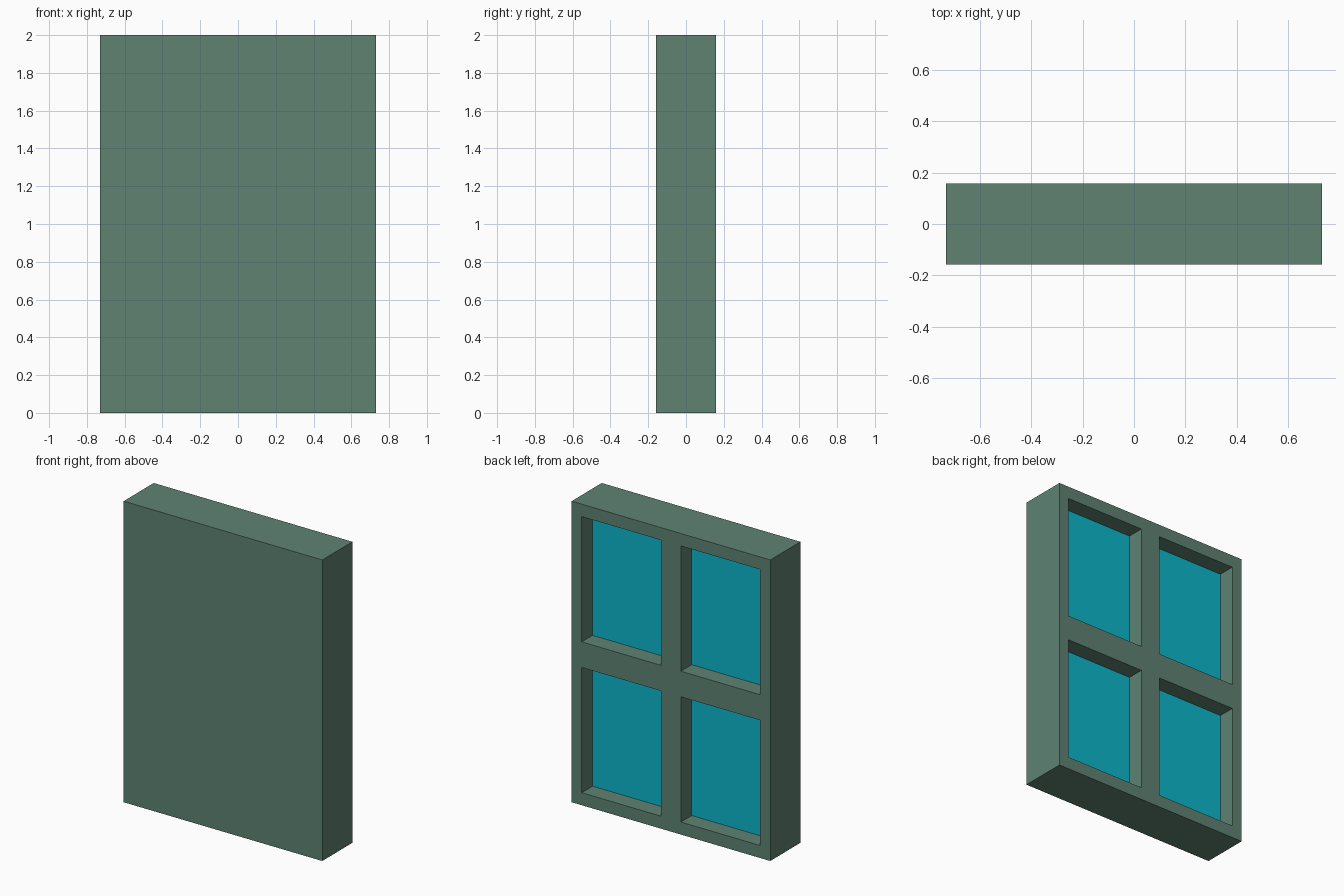
import bpy, bmesh

if "Cube" in bpy.data.objects:
    bpy.data.objects.remove(bpy.data.objects["Cube"])

W, D, H = 0.73, 0.158, 2.0        # half width, half depth, height
GLASS_Y = 0.044                   # depth of the recessed panes
XS = [-W, -0.656, -0.073, 0.073, 0.656, W]
ZS = [0, 0.083, 0.915, 1.085, 1.917, H]


def material(name, rgb):
    mat = bpy.data.materials.new(name)
    mat.diffuse_color = (*rgb, 1)
    mat.use_nodes = True
    mat.node_tree.nodes["Principled BSDF"].inputs["Base Color"].default_value = mat.diffuse_color
    return mat


def make_object(name, bm, mat):
    bmesh.ops.remove_doubles(bm, verts=bm.verts, dist=1e-5)
    mesh = bpy.data.meshes.new(name)
    bm.to_mesh(mesh)
    bm.free()
    mesh.materials.append(mat)
    obj = bpy.data.objects.new(name, mesh)
    bpy.context.collection.objects.link(obj)
    return obj


def quad(bm, pts):
    return bm.faces.new([bm.verts.new(p) for p in pts])


def back_rect(bm, x0, x1, z0, z1, y):
    # rectangle facing +y
    return quad(bm, [(x1, y, z0), (x0, y, z0), (x0, y, z1), (x1, y, z1)])


green = material("painted_frame", (0.114, 0.223, 0.171))
blue = material("blue_glass", (0.004, 0.474, 0.597))

# Frame: solid slab whose back face is a grid with four openings
bm = bmesh.new()
openings = []
for i in range(5):
    for j in range(5):
        cell = (XS[i], XS[i + 1], ZS[j], ZS[j + 1])
        if i % 2 and j % 2:
            openings.append(cell)
        else:
            back_rect(bm, *cell, D)
bmesh.ops.remove_doubles(bm, verts=bm.verts, dist=1e-5)

# Outer sides and flat front
outer = [e for e in bm.edges if e.is_boundary and
         (all(abs(abs(v.co.x) - W) < 1e-4 for v in e.verts) or
          all(v.co.z < 1e-4 for v in e.verts) or
          all(v.co.z > H - 1e-4 for v in e.verts))]
inner = [e for e in bm.edges if e.is_boundary and e not in outer]
for edges, y in ((outer, -D), (inner, GLASS_Y)):
    new = bmesh.ops.extrude_edge_only(bm, edges=edges)["geom"]
    for v in new:
        if isinstance(v, bmesh.types.BMVert):
            v.co.y = y
front = [e for e in bm.edges if e.is_boundary and e.verts[0].co.y < 0]
bmesh.ops.contextual_create(bm, geom=front)
bmesh.ops.recalc_face_normals(bm, faces=bm.faces)
make_object("window_frame", bm, green)

# Glass panes closing the four recesses
for n, cell in enumerate(openings):
    bm = bmesh.new()
    back_rect(bm, *cell, GLASS_Y)
    make_object(f"glass_pane_{n + 1}", bm, blue)
